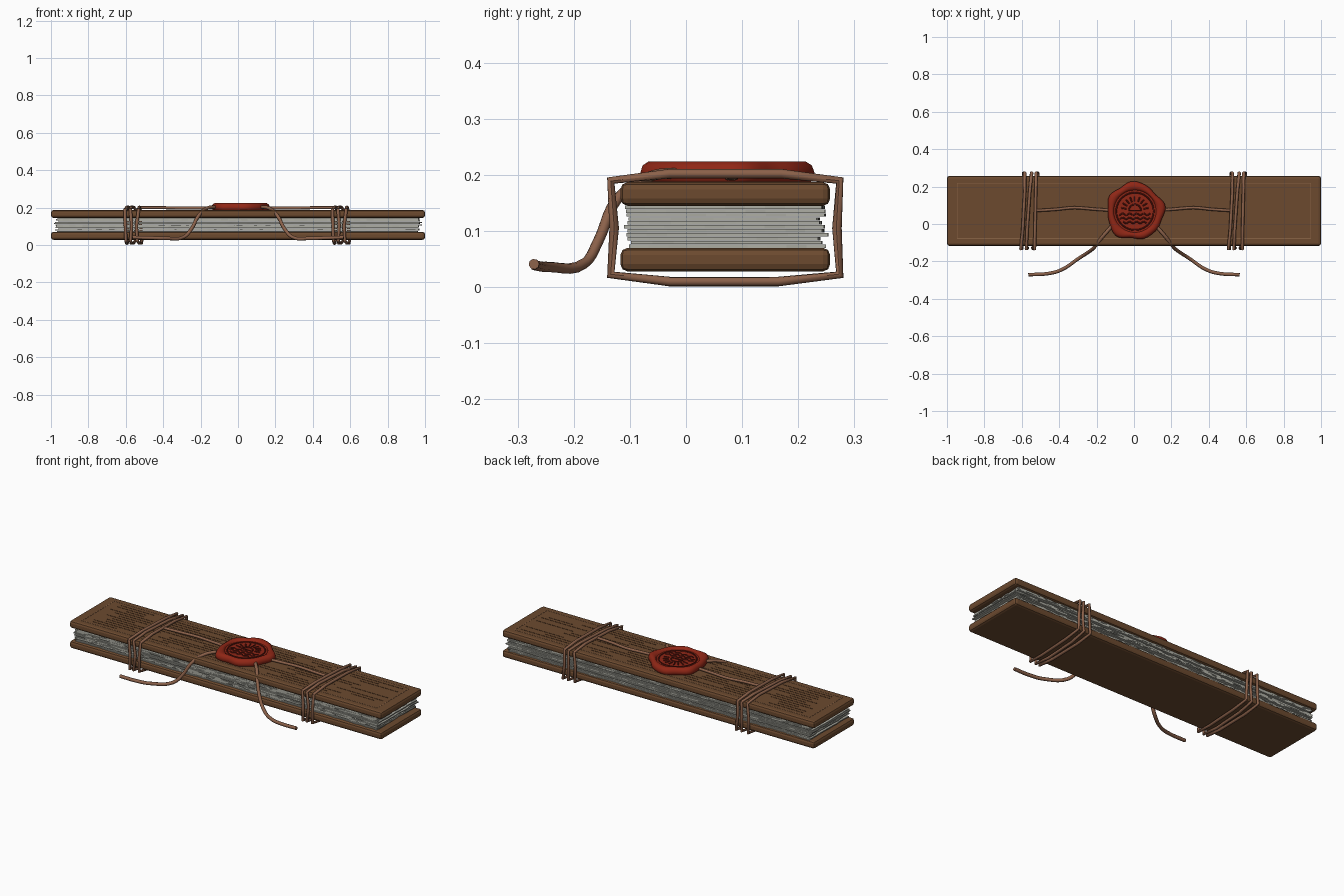
import bpy, bmesh, random
from math import sin, cos, pi, radians
from mathutils import Vector

random.seed(4)
if "Cube" in bpy.data.objects:
    bpy.data.objects.remove(bpy.data.objects["Cube"])


def material(name, rgb):
    m = bpy.data.materials.new(name)
    m.use_nodes = True
    m.diffuse_color = (*rgb, 1)
    m.node_tree.nodes["Principled BSDF"].inputs["Base Color"].default_value = (*rgb, 1)
    return m


WOOD = material("brown wood", (0.15, 0.068, 0.028))
LINE = material("light brown inlay", (0.25, 0.125, 0.06))
CORD = material("tan cord", (0.26, 0.12, 0.068))
PAPER = material("grey paper", (0.42, 0.42, 0.37))
WAX = material("red wax", (0.28, 0.02, 0.008))
DARK_WAX = material("dark red wax", (0.13, 0.009, 0.005))
MID_Y = 0.07


def mesh_object(name, bm, mat):
    bmesh.ops.recalc_face_normals(bm, faces=bm.faces)
    mesh = bpy.data.meshes.new(name)
    bm.to_mesh(mesh)
    bm.free()
    mesh.materials.append(mat)
    ob = bpy.data.objects.new(name, mesh)
    bpy.context.collection.objects.link(ob)
    return ob


def box(name, centre, size, mat, bevel=0):
    bm = bmesh.new()
    bmesh.ops.create_cube(bm, size=1)
    for v in bm.verts:
        v.co = Vector(centre) + v.co * Vector(size)
    if bevel:
        bmesh.ops.bevel(bm, geom=bm.edges[:], offset=bevel, segments=2,
                        profile=0.5, affect='EDGES')
    return mesh_object(name, bm, mat)


def tube(name, points, radius, mat, smooth_path=False, closed=False, sides=2):
    cu = bpy.data.curves.new(name, 'CURVE')
    cu.dimensions = '3D'
    cu.bevel_depth = radius
    cu.bevel_resolution = sides
    cu.use_fill_caps = True
    cu.resolution_u = 5
    if smooth_path:
        sp = cu.splines.new('BEZIER')
        sp.bezier_points.add(len(points) - 1)
        for bp, p in zip(sp.bezier_points, points):
            bp.co = p
            bp.handle_left_type = bp.handle_right_type = 'AUTO'
    else:
        sp = cu.splines.new('POLY')
        sp.points.add(len(points) - 1)
        for q, p in zip(sp.points, points):
            q.co = (*p, 1)
    sp.use_cyclic_u = closed
    cu.materials.append(mat)
    ob = bpy.data.objects.new(name, cu)
    bpy.context.collection.objects.link(ob)
    bpy.ops.object.select_all(action='DESELECT')
    ob.select_set(True)
    bpy.context.view_layer.objects.active = ob
    bpy.ops.object.convert(target='MESH')
    bpy.ops.object.shade_smooth_by_angle(angle=radians(50))
    return ob


# Two wooden covers with rounded edges
for name, z in (("bottom_cover", 0.049), ("top_cover", 0.166)):
    box(name, (0, MID_Y, z), (2, 0.374, 0.042), WOOD, 0.013)
TOP = 0.187

# Thin inlaid border and raised wood grain on the top cover
for s in (-1, 1):
    box("border_long", (0, MID_Y + s * 0.148, TOP), (1.892, 0.004, 0.002), LINE)
    box("border_short", (s * 0.945, MID_Y, TOP), (0.004, 0.296, 0.002), LINE)
for i in range(12):
    y = MID_Y - 0.125 + i * 0.0225
    x = -0.92 + random.uniform(0, 0.1)
    while x < 0.75:
        length = random.uniform(0.12, 0.45)
        end = min(x + length, 0.92)
        box("wood_grain", ((x + end) / 2, y, TOP), (end - x, 0.003, 0.003), WOOD)
        x = end + random.uniform(0.08, 0.3)

# Stack of leaves with ragged edges
def leaf(z, thick, hx, hy, cx, cy):
    corners = [Vector((-hx, -hy)), Vector((hx, -hy)), Vector((hx, hy)), Vector((-hx, hy))]
    outline = []
    for k in range(4):
        a, b = corners[k], corners[(k + 1) % 4]
        n = max(6, int((b - a).length / 0.035))
        side = (b - a).normalized()
        inward = Vector((-side.y, side.x))
        outline += [a.lerp(b, i / n) + inward * random.uniform(0, 0.007) for i in range(n)]
    bm = bmesh.new()
    face = bm.faces.new([bm.verts.new((p.x + cx, p.y + cy, z)) for p in outline])
    up = bmesh.ops.extrude_face_region(bm, geom=[face])["geom"]
    for v in up:
        if isinstance(v, bmesh.types.BMVert):
            v.co.z += thick
    mesh_object("paper_leaf", bm, PAPER)


LEAVES = 11
step = 0.077 / LEAVES
for i in range(LEAVES):
    leaf(0.0695 + i * step, step * 0.86, random.uniform(0.965, 0.985),
         random.uniform(0.170, 0.182), random.uniform(-0.006, 0.006),
         MID_Y + random.uniform(-0.004, 0.004))

# Three slanted cord wraps near each end
LOOP = [(-0.134, 0.190), (-0.03, 0.202), (0.17, 0.202), (0.274, 0.190),
        (0.269, 0.105), (0.274, 0.022), (0.165, 0.010), (-0.03, 0.010),
        (-0.134, 0.022), (-0.128, 0.105)]
for side, start in (("right", -0.595), ("left", 0.515)):
    for k in range(3):
        x0 = start + k * 0.034
        pts = [(x0 + 0.05 * (y - MID_Y) + 0.006 * sin(4 * k + i), y, z)
               for i, (y, z) in enumerate(LOOP)]
        tube(side + "_cord_wrap", pts, 0.0085, CORD, closed=True)

# Cords across the top and loose tails hanging over the front
ACROSS = [(0.52, 0.072, 0.2), (0.42, 0.078, 0.2), (0.32, 0.087, 0.198),
          (0.22, 0.08, 0.198), (0.08, 0.07, 0.197)]
TAIL = [(0.07, 0.05, 0.2), (0.12, -0.012, 0.203), (0.17, -0.07, 0.195),
        (0.212, -0.124, 0.155), (0.25, -0.155, 0.085), (0.29, -0.18, 0.043),
        (0.39, -0.246, 0.036), (0.46, -0.265, 0.038), (0.565, -0.271, 0.041)]
for side, s in (("right", -1), ("left", 1)):
    tube(side + "_top_cord", [(s * x, y, z) for x, y, z in ACROSS], 0.008, CORD, True)
    tube(side + "_loose_tail", [(s * x, y, z) for x, y, z in TAIL], 0.0095, CORD, True)

# Wax seal: irregular lofted rings with a recessed centre
SX, SY = 0.005, 0.068


def wobble(a):
    return 1 + 0.045 * sin(5 * a + 0.6) + 0.03 * sin(3 * a + 2) + 0.02 * sin(8 * a)


RINGS = [(0.146, 0.186, 1), (0.153, 0.193, 1), (0.153, 0.205, 1), (0.149, 0.217, 1),
         (0.138, 0.224, 1), (0.124, 0.224, 0.6), (0.117, 0.219, 0.2), (0.113, 0.213, 0)]
N = 56
bm = bmesh.new()
loops = []
for r, z, amount in RINGS:
    ring = []
    for i in range(N):
        a = 2 * pi * i / N
        rr = r * (1 + (wobble(a) - 1) * amount)
        ring.append(bm.verts.new((SX + rr * cos(a), SY + rr * sin(a), z)))
    loops.append(ring)
for low, high in zip(loops, loops[1:]):
    for i in range(N):
        j = (i + 1) % N
        bm.faces.new((low[i], low[j], high[j], high[i]))
bm.faces.new(loops[0][::-1])
bm.faces.new(loops[-1])
seal = mesh_object("wax_seal", bm, WAX)
for p in seal.data.polygons:
    p.use_smooth = len(p.vertices) == 4

# Relief on the seal: ring, half sun with rays, and waves
ZR = 0.2135


def relief(name, pts, radius=0.004, closed=False):
    tube(name, [(SX + x, SY + y, ZR) for x, y in pts], radius, DARK_WAX, False, closed, 1)


relief("seal_ring", [(0.1 * cos(2 * pi * i / 40), 0.1 * sin(2 * pi * i / 40))
                     for i in range(40)], closed=True)
relief("seal_sun", [(0.032 * cos(pi * i / 12), 0.005 + 0.032 * sin(pi * i / 12))
                    for i in range(13)], closed=True)
for i in range(9):
    a = pi * (i + 0.5) / 9
    relief("seal_ray", [(r * cos(a), 0.005 + r * sin(a)) for r in (0.046, 0.075)])
for row, half in enumerate((0.085, 0.08, 0.062)):
    relief("seal_wave", [(half * t / 12, -0.016 - row * 0.022 + 0.005 * sin(t * half * 14))
                         for t in range(-12, 13)])
